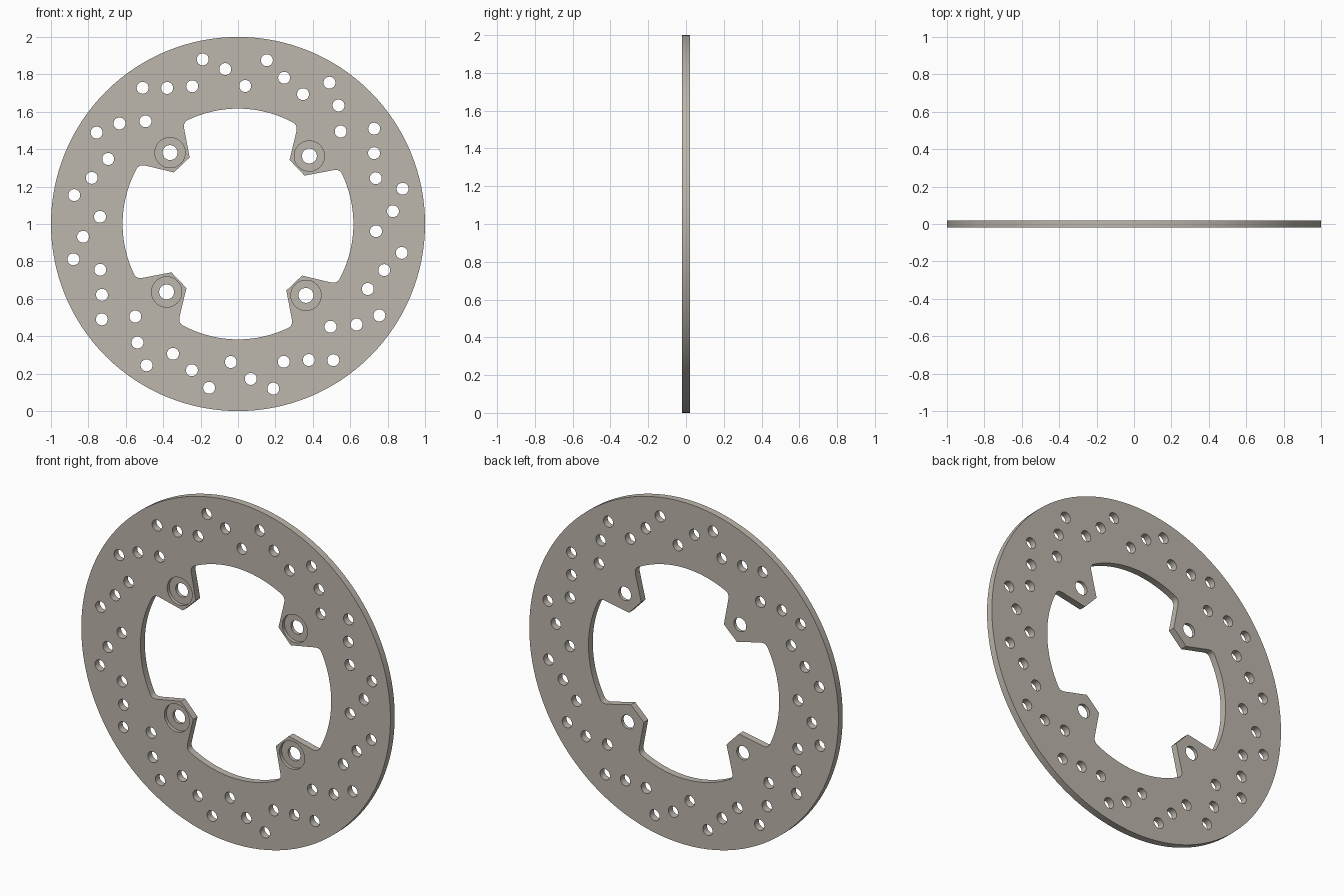
import bpy, bmesh
from math import sin, cos, radians, atan2, degrees, hypot

if "Cube" in bpy.data.objects:
    bpy.data.objects.remove(bpy.data.objects["Cube"])

T = 0.02        # half thickness
CZ = 1.0        # disc centre height
R_IN = 0.617    # inner edge radius
TAB = 43.6      # angle of first mounting tab
SEAT_Y = 0.0    # floor of bolt recess


def polar(r, a):
    return r * cos(radians(a)), r * sin(radians(a))


def circle(centre, r, n):
    return [(centre[0] + r * cos(radians(360 * i / n)),
             centre[1] + r * sin(radians(360 * i / n))) for i in range(n)]


def fillet(p0, c, p1, n=6):
    return [tuple((1 - t) ** 2 * a + 2 * t * (1 - t) * b + t * t * d
                  for a, b, d in zip(p0, c, p1))
            for t in (i / n for i in range(n + 1))]


def inner_profile():
    # half a tab in its own frame (u = outward, v = sideways), then mirrored
    end = polar(R_IN, 18)
    half = [(0.436, 0.058)] + fillet((0.566, 0.142), (0.598, 0.162), end)
    tab = [(u, -v) for u, v in reversed(half)] + half
    pts = []
    for k in range(4):
        base = TAB + 90 * k
        for u, v in tab:
            pts.append(polar(hypot(u, v), degrees(atan2(v, u)) + base))
        # arc running to the next tab
        pts += [polar(R_IN, base + 18 + 54 * i / 20) for i in range(1, 20)]
    return pts


bm = bmesh.new()


def ring(pts, y):
    vs = [bm.verts.new((x, y, z + CZ)) for x, z in pts]
    es = [bm.edges.new((vs[i - 1], vs[i])) for i in range(len(vs))]
    return vs, es


def wall(a, b):
    for i in range(len(a)):
        bm.faces.new((a[i - 1], a[i], b[i], b[i - 1]))


# Through profiles: rim, inner edge with tabs, 8 groups of 6 vent holes
through = [circle((0, 0), 1.0, 128), inner_profile()]
vents = [(0.900, 102.1), (0.831, 94.7), (0.739, 87.0),
         (0.889, 80.0), (0.820, 72.5), (0.776, 63.4)]
for k in range(8):
    through += [circle(polar(r, a + 45 * k), 0.032, 24) for r, a in vents]
bolts = [polar(0.527, TAB + 90 * k) for k in range(4)]

front = [ring(p, -T) for p in through]
back = [ring(p, T) for p in through]
recess = [ring(circle(b, 0.081, 32), -T) for b in bolts]
bore = [ring(circle(b, 0.040, 32), T) for b in bolts]

# Flat front and back faces
for rings, ny in ((front + recess, -1), (back + bore, 1)):
    bmesh.ops.triangle_fill(bm, use_beauty=True, normal=(0, ny, 0),
                            edges=[e for r in rings for e in r[1]])

# Edge walls and hole walls
for f, b in zip(front, back):
    wall(f[0], b[0])

# Stepped bolt holes, recessed from the front
for b, outer, inner in zip(bolts, recess, bore):
    floor_out = ring(circle(b, 0.081, 32), SEAT_Y)[0]
    floor_in = ring(circle(b, 0.040, 32), SEAT_Y)[0]
    wall(outer[0], floor_out)
    wall(floor_out, floor_in)
    wall(floor_in, inner[0])

bmesh.ops.recalc_face_normals(bm, faces=bm.faces[:])
mesh = bpy.data.meshes.new("brake_disc")
bm.to_mesh(mesh)
bm.free()

# Warm grey steel
steel = bpy.data.materials.new("steel")
steel.diffuse_color = (0.507, 0.468, 0.411, 1)
steel.use_nodes = True
steel.node_tree.nodes["Principled BSDF"].inputs["Base Color"].default_value = steel.diffuse_color
mesh.materials.append(steel)

disc = bpy.data.objects.new("brake_disc", mesh)
bpy.context.collection.objects.link(disc)
bpy.context.view_layer.objects.active = disc
disc.select_set(True)
bpy.ops.object.shade_smooth_by_angle(angle=radians(30))
